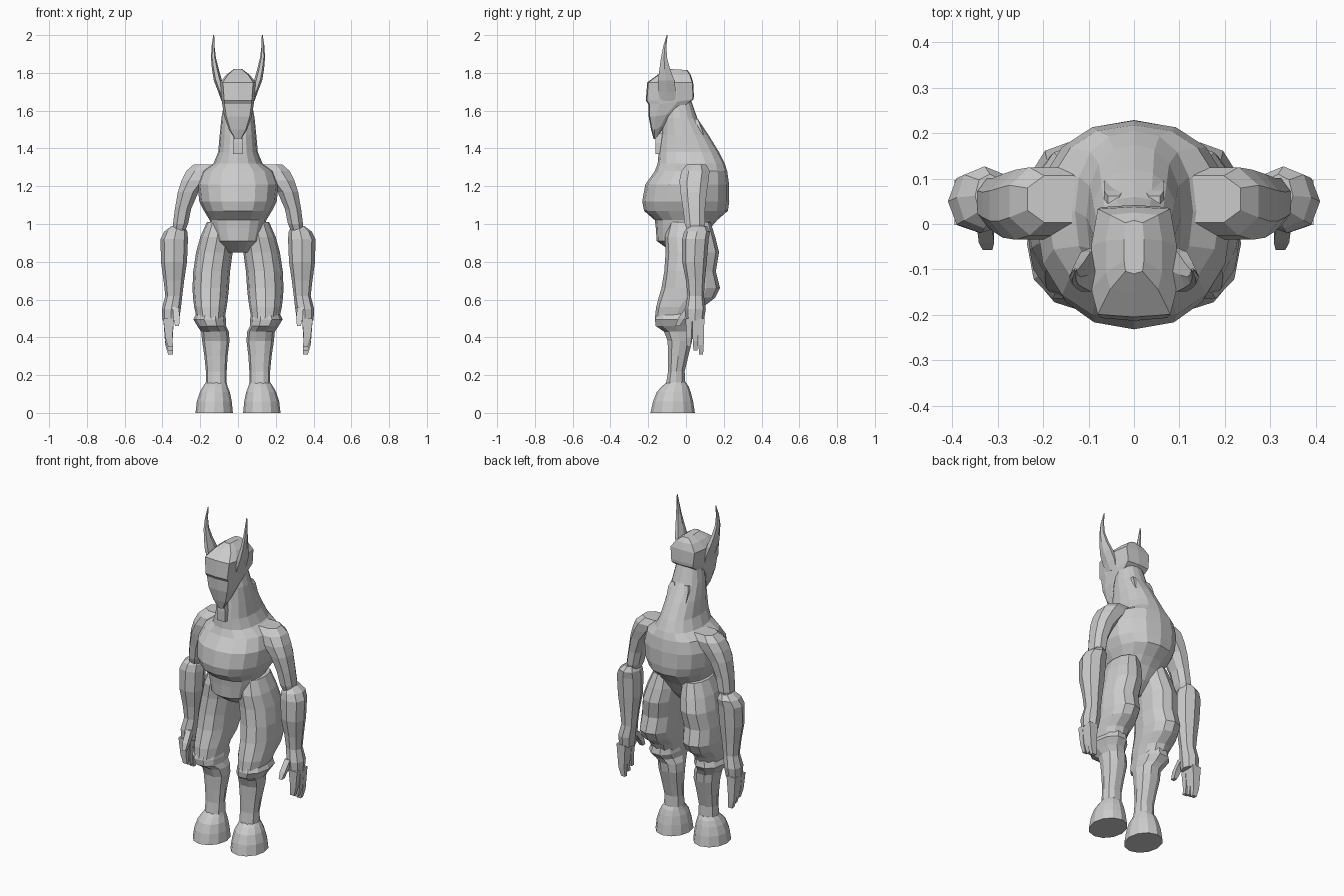
import bpy, bmesh
from math import sin, cos, pi


def make(name, bm):
    bmesh.ops.recalc_face_normals(bm, faces=bm.faces)
    me = bpy.data.meshes.new(name)
    bm.to_mesh(me)
    bm.free()
    ob = bpy.data.objects.new(name, me)
    bpy.context.collection.objects.link(ob)
    return ob


def bridge(bm, rings):
    n = len(rings[0])
    for a, b in zip(rings, rings[1:]):
        for i in range(n):
            j = (i + 1) % n
            bm.faces.new((a[i], a[j], b[j], b[i]))
    bm.faces.new(rings[0])
    bm.faces.new(rings[-1][::-1])


def loft(name, rows, n, side=1, p=1.0, phase=0.0):
    """Rows are (z, x0, x1, y0, y1): stacked horizontal cross-sections."""
    bm = bmesh.new()
    rings = []
    for z, x0, x1, y0, y1 in rows:
        ring = []
        for i in range(n):
            a = 2 * pi * (i + phase) / n
            c, s = round(cos(a), 6), round(sin(a), 6)
            c = (abs(c) ** p) * (1 if c > 0 else -1)
            s = (abs(s) ** p) * (1 if s > 0 else -1)
            ring.append(bm.verts.new((side * ((x0 + x1) / 2 + c * (x1 - x0) / 2),
                                      (y0 + y1) / 2 + s * (y1 - y0) / 2, z)))
        rings.append(ring)
    bridge(bm, rings)
    return make(name, bm)


def sym(rows):
    return [(z, -r, r, y0, y1) for z, r, y0, y1 in rows]


def mirror(name, rows, n, p=1.0, phase=0.0):
    for side, tag in ((1, "left"), (-1, "right")):
        loft(f"{tag}_{name}", rows, n, side, p, phase)


# Torso, hump and neck in one: pelvis, narrow waist, heavy chest, long neck
loft("torso_and_neck", sym([
    (0.85, 0.07, -0.07, 0.03), (0.91, 0.12, -0.155, 0.09),
    (0.98, 0.14, -0.16, 0.13), (1.02, 0.15, -0.165, 0.165),
    (1.07, 0.18, -0.222, 0.222), (1.12, 0.205, -0.232, 0.229),
    (1.21, 0.215, -0.215, 0.228), (1.28, 0.19, -0.165, 0.218),
    (1.32, 0.13, -0.15, 0.205), (1.38, 0.105, -0.145, 0.175),
    (1.47, 0.097, -0.13, 0.12), (1.56, 0.088, -0.12, 0.06),
    (1.66, 0.07, -0.10, 0.025)]), 16, p=0.88)

# Helmet-like head: a flat mask front and a boxy skull behind
bm = bmesh.new()
rings = []
for z, w, yf, yb, zb in [(1.45, 0.017, -0.172, -0.15, 1.46),
                         (1.50, 0.048, -0.185, -0.11, 1.52),
                         (1.57, 0.073, -0.198, -0.05, 1.59),
                         (1.635, 0.084, -0.200, 0.04, 1.66),
                         (1.655, 0.086, -0.213, 0.042, 1.68),
                         (1.75, 0.094, -0.205, 0.038, 1.75),
                         (1.79, 0.062, -0.150, 0.025, 1.79),
                         (1.82, 0.022, -0.110, 0.008, 1.815)]:
    d = yb - yf
    pts = [(0, yf, z), (w * .85, yf + .006, z), (w, yf + d * .25, z),
           (w, yf + d * .65, (z + zb) / 2), (w * .85, yb - .005, zb), (0, yb, zb)]
    ring = pts + [(-x, y, q) for x, y, q in pts[-2:0:-1]]
    rings.append([bm.verts.new(c) for c in ring])
bridge(bm, rings)
make("head", bm)

# Beard tuft
loft("beard_tuft", sym([(1.37, 0.03, -0.165, -0.11), (1.43, 0.03, -0.165, -0.11),
                        (1.48, 0.02, -0.16, -0.11)]), 4, phase=0.5, p=0.3)

# Horns curving up to a point
mirror("horn", [
    (1.65, 0.07, 0.087, -0.14, -0.05), (1.70, 0.07, 0.105, -0.155, -0.045),
    (1.76, 0.085, 0.128, -0.155, -0.055), (1.82, 0.102, 0.138, -0.145, -0.08),
    (1.88, 0.117, 0.143, -0.135, -0.098), (1.94, 0.124, 0.140, -0.122, -0.102),
    (2.00, 0.126, 0.131, -0.103, -0.097)], 6)

# Mane tufts lying along the back of the neck
mirror("mane_tuft", [(1.47, 0.02, 0.07, 0.03, 0.10), (1.53, 0.02, 0.07, 0.025, 0.078),
                     (1.555, 0.03, 0.06, 0.02, 0.065)], 4, 0.5, 0.5)

# Upper arm with the shoulder cap running in to the neck
mirror("upper_arm", [
    (0.95, 0.285, 0.345, 0.01, 0.09), (1.00, 0.262, 0.347, -0.01, 0.105),
    (1.08, 0.245, 0.337, -0.02, 0.105), (1.17, 0.205, 0.322, -0.035, 0.115),
    (1.23, 0.15, 0.304, -0.04, 0.125), (1.28, 0.10, 0.28, -0.03, 0.13),
    (1.315, 0.09, 0.24, 0.0, 0.11)], 8, 0.85, 0.5)

# Forearm flaring out below the elbow
mirror("forearm", [
    (0.49, 0.312, 0.40, 0.0, 0.095), (0.55, 0.303, 0.403, -0.005, 0.105),
    (0.62, 0.295, 0.385, 0.008, 0.095), (0.70, 0.285, 0.394, 0.0, 0.10),
    (0.80, 0.27, 0.408, -0.02, 0.11), (0.92, 0.265, 0.41, -0.02, 0.12),
    (0.96, 0.268, 0.39, -0.01, 0.127), (0.99, 0.285, 0.35, 0.015, 0.11)], 8, 0.9)

# Fingers and thumb
for k, (y, tip) in enumerate([(0.015, 0.35), (0.05, 0.33), (0.08, 0.31)]):
    mirror(f"finger_{k + 1}", [
        (tip, 0.342, 0.372, y - 0.012, y + 0.012), (tip + 0.05, 0.345, 0.388, y - 0.016, y + 0.016),
        (0.50, 0.335, 0.40, y - 0.02, y + 0.02)], 4, 0.4, 0.5)
mirror("thumb", [
    (0.46, 0.31, 0.335, -0.06, -0.03), (0.50, 0.305, 0.345, -0.045, -0.005),
    (0.56, 0.31, 0.35, -0.005, 0.04)], 4, 0.5, 0.5)

# Thighs with a bulging hamstring
mirror("thigh", [
    (0.50, 0.07, 0.218, -0.165, 0.06), (0.56, 0.06, 0.232, -0.158, 0.09),
    (0.61, 0.053, 0.238, -0.145, 0.155), (0.66, 0.048, 0.241, -0.13, 0.18),
    (0.75, 0.042, 0.237, -0.115, 0.158), (0.85, 0.028, 0.222, -0.108, 0.175),
    (0.93, 0.02, 0.20, -0.112, 0.155), (1.01, 0.03, 0.165, -0.09, 0.13)], 12, 0.9)

# Knee, shin and ankle
mirror("lower_leg", [
    (0.14, 0.06, 0.17, -0.11, 0.0), (0.22, 0.06, 0.17, -0.097, -0.005),
    (0.30, 0.055, 0.178, -0.098, 0.015), (0.38, 0.045, 0.19, -0.10, 0.035),
    (0.43, 0.048, 0.195, -0.12, 0.04), (0.46, 0.063, 0.215, -0.165, 0.055),
    (0.495, 0.063, 0.236, -0.17, 0.085), (0.54, 0.075, 0.215, -0.15, 0.075)], 10, 0.9)

# Hooves
mirror("hoof", [
    (0.0, 0.027, 0.225, -0.188, 0.047), (0.06, 0.033, 0.218, -0.175, 0.038),
    (0.11, 0.043, 0.202, -0.155, 0.025), (0.14, 0.055, 0.185, -0.128, 0.014),
    (0.16, 0.06, 0.172, -0.105, 0.0)], 12)
